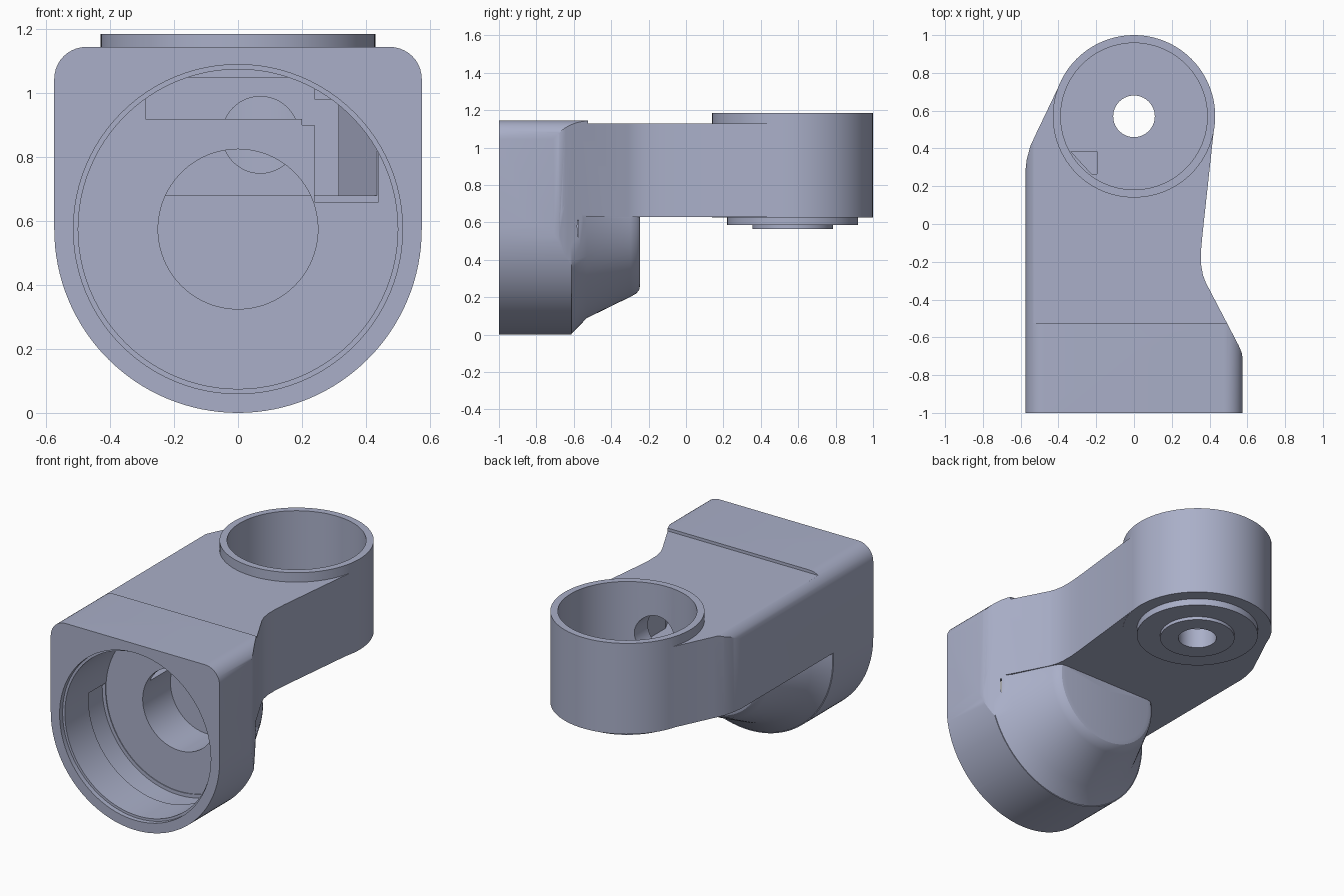
import bpy, bmesh, math
from mathutils import Matrix, Vector

if "Cube" in bpy.data.objects:
    bpy.data.objects.remove(bpy.data.objects["Cube"], do_unlink=True)

mat = bpy.data.materials.new("blue_grey")
mat.use_nodes = True
COLOUR = (0.40, 0.43, 0.58, 1)
mat.diffuse_color = COLOUR
mat.node_tree.nodes["Principled BSDF"].inputs["Base Color"].default_value = COLOUR


def make(name, bm):
    bmesh.ops.recalc_face_normals(bm, faces=bm.faces)
    me = bpy.data.meshes.new(name)
    bm.to_mesh(me)
    bm.free()
    me.materials.append(mat)
    ob = bpy.data.objects.new(name, me)
    bpy.context.collection.objects.link(ob)
    return ob


def prism(name, pts, lo, hi, axis="z"):
    """Extrude a 2D outline along z, or an x-z outline along y."""
    bm = bmesh.new()
    place = (lambda p, h: (p[0], p[1], h)) if axis == "z" else (lambda p, h: (p[0], h, p[1]))
    face = bm.faces.new([bm.verts.new(place(p, lo)) for p in pts])
    ext = bmesh.ops.extrude_face_region(bm, geom=[face])
    step = Vector((0, 0, hi - lo)) if axis == "z" else Vector((0, hi - lo, 0))
    bmesh.ops.translate(bm, vec=step,
                        verts=[v for v in ext["geom"] if isinstance(v, bmesh.types.BMVert)])
    return make(name, bm)


def arc(cx, cy, r, a0, a1, n):
    return [(cx + r * math.cos(math.radians(a0 + (a1 - a0) * i / n)),
             cy + r * math.sin(math.radians(a0 + (a1 - a0) * i / n))) for i in range(n + 1)]


def cyl(name, c, r, lo, hi, axis="z", n=96):
    return prism(name, arc(c[0], c[1], r, 0, 360, n)[:-1], lo, hi, axis)


def box(name, x0, x1, y0, y1, z0, z1):
    return prism(name, [(x0, y0), (x1, y0), (x1, y1), (x0, y1)], z0, z1)


def boolean(ob, tool, op):
    """Apply a boolean and discard the tool."""
    tool.hide_render = True
    mod = ob.modifiers.new("bool", "BOOLEAN")
    mod.solver, mod.operation, mod.object = "EXACT", op, tool
    dg = bpy.context.evaluated_depsgraph_get()
    dg.update()
    me = bpy.data.meshes.new_from_object(ob.evaluated_get(dg))
    ob.modifiers.clear()
    ob.data = me
    bpy.data.objects.remove(tool, do_unlink=True)


PIVOT = (0, 0.57)      # rear ring centre (x, y)
CUP = (0, 0.575)       # front cup centre (x, z)

# Plan outline of the whole arm
plan = [(-0.575, -1), (-0.575, 0.28), (-0.568, 0.34), (-0.55, 0.41), (-0.52, 0.475)]
plan += arc(*PIVOT, 0.428, 154, -6, 40)
plan += [(0.362, -0.06), (0.355, -0.14), (0.356, -0.22), (0.365, -0.27), (0.38, -0.31),
         (0.555, -0.645), (0.57, -0.68), (0.575, -0.71), (0.575, -1)]

# U-shaped section with rounded top corners, trimmed to the plan
section = arc(*CUP, 0.575, 180, 360, 64)
section += arc(0.475, 1.045, 0.1, 0, 90, 10) + arc(-0.475, 1.045, 0.1, 90, 180, 10)
body = prism("swivel_bracket", section, -1, 1.1, "y")
boolean(body, prism("plan_trim", plan, -0.2, 1.4), "INTERSECT")
boolean(body, box("under_cut", -1, 1, -0.612, 1.5, -0.5, 0.628), "DIFFERENCE")
boolean(body, box("top_cut", -1, 1, -0.525, 1.5, 1.127, 1.5), "DIFFERENCE")

# Tapered rear of the cup, revolved about the y axis
profile = [(0, -0.68), (0.57, -0.68), (0.57, -0.612), (0.487, -0.53), (0.372, -0.295),
           (0.355, -0.265), (0.335, -0.25), (0.31, -0.245), (0, -0.245)]
bm = bmesh.new()
vs = [bm.verts.new((r, y, 0)) for r, y in profile]
es = [bm.edges.new(p) for p in zip(vs, vs[1:])]
bmesh.ops.spin(bm, geom=vs + es, cent=(0, 0, 0), axis=(0, 1, 0), angle=2 * math.pi, steps=96)
bmesh.ops.remove_doubles(bm, verts=bm.verts, dist=1e-4)
bmesh.ops.translate(bm, vec=(0, 0, CUP[1]), verts=bm.verts)
dome = make("cup_rear", bm)
boolean(dome, prism("plan_trim", plan, -0.2, 1.4), "INTERSECT")
boolean(body, dome, "UNION")

# Rear ring and stepped boss below it
for r, lo, hi in ((0.43, 0.626, 1.185), (0.35, 0.585, 0.66), (0.215, 0.565, 0.65)):
    boolean(body, cyl("ring", PIVOT, r, lo, hi), "UNION")

# Front bore with a lip, and a central recess
boolean(body, cyl("lip", CUP, 0.515, -1.1, -0.97, "y"), "DIFFERENCE")
boolean(body, cyl("bore", CUP, 0.5, -1.05, -0.57, "y"), "DIFFERENCE")
boolean(body, cyl("recess", CUP, 0.25, -0.7, -0.3, "y"), "DIFFERENCE")

# Groove round the lower half of the bore
groove = arc(*CUP, 0.522, 176, 364, 60) + arc(*CUP, 0.4, 364, 176, 60)
boolean(body, prism("groove", groove, -0.74, -0.575, "y"), "DIFFERENCE")

# Hollow inside the arm, reached through an L-shaped gap above the recess
hollow = [(-0.5, -0.53), (0.45, -0.53), (0.315, -0.25), (0.315, 0.1), (-0.5, 0.1)]
boolean(body, prism("hollow", hollow, 0.68, 1.05), "DIFFERENCE")
boolean(body, box("side_gap", 0.24, 0.44, -0.62, -0.5, 0.66, 0.93), "DIFFERENCE")
boolean(body, box("upper_gap", -0.29, 0.24, -0.62, -0.5, 0.92, 1.05), "DIFFERENCE")
boolean(body, box("corner_gap", 0.2, 0.35, -0.62, -0.5, 0.9, 0.98), "DIFFERENCE")

# Ring cavity, pivot hole, wire passage and floor notch
boolean(body, cyl("cavity", PIVOT, 0.388, 0.69, 1.4), "DIFFERENCE")
boolean(body, cyl("pivot_hole", PIVOT, 0.11, 0.4, 0.9), "DIFFERENCE")
boolean(body, cyl("passage", (0.07, 0.87), 0.12, 0.0, 0.4, "y", 48), "DIFFERENCE")
notch = [(-0.335, 0.385), (-0.195, 0.385), (-0.195, 0.265), (-0.225, 0.265)]
boolean(body, prism("notch", notch, 0.65, 0.75), "DIFFERENCE")

# One material, smooth curves with sharp edges
body.data.materials.clear()
body.data.materials.append(mat)
for p in body.data.polygons:
    p.material_index = 0
bpy.ops.object.select_all(action="DESELECT")
body.select_set(True)
bpy.context.view_layer.objects.active = body
bpy.ops.object.shade_smooth_by_angle(angle=math.radians(25))
